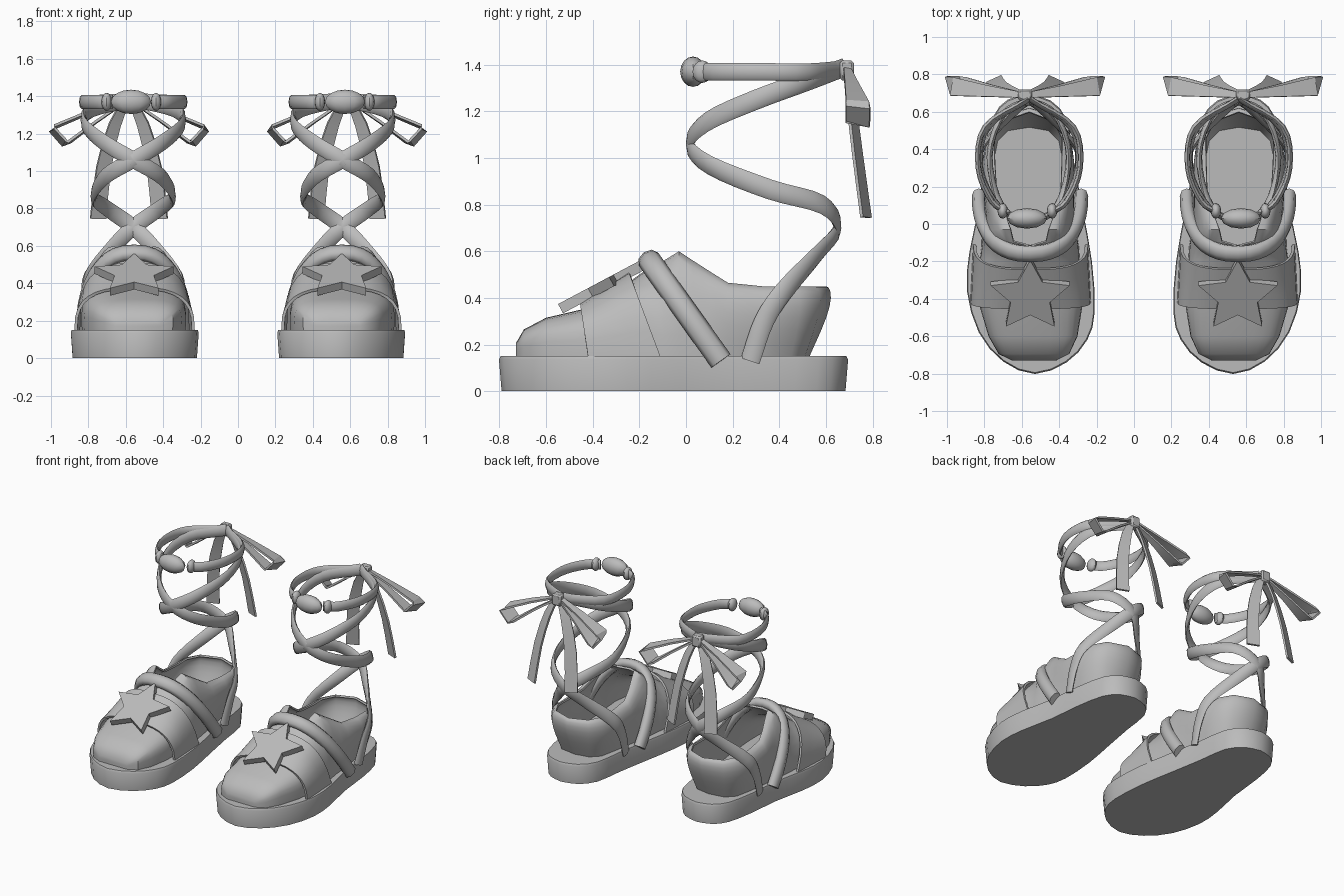
import bpy, bmesh, math
from mathutils import Vector, Matrix

if "Cube" in bpy.data.objects:
    bpy.data.objects.remove(bpy.data.objects["Cube"])

CX = 0.583     # centre of the bow
LX = 0.56      # centre of the laces
Z0 = 0.15      # top of the sole
grey = bpy.data.materials.new("plain_grey")
grey.diffuse_color = (0.5, 0.5, 0.5, 1)
grey.use_nodes = True
grey.node_tree.nodes["Principled BSDF"].inputs["Base Color"].default_value = grey.diffuse_color


def finish(name, bm, thick=0, angle=38):
    """Clean the mesh, add thickness, mirror to the other shoe, shade."""
    bmesh.ops.remove_doubles(bm, verts=bm.verts, dist=0.0005)
    bmesh.ops.dissolve_degenerate(bm, edges=bm.edges, dist=0.0004)
    bmesh.ops.recalc_face_normals(bm, faces=bm.faces)
    me = bpy.data.meshes.new(name)
    bm.to_mesh(me)
    bm.free()
    me.materials.append(grey)
    ob = bpy.data.objects.new(name, me)
    bpy.context.collection.objects.link(ob)
    if thick:
        m = ob.modifiers.new("thickness", 'SOLIDIFY')
        m.thickness, m.offset = thick, -1
    m = ob.modifiers.new("pair", 'MIRROR')
    m.use_mirror_merge = False
    bpy.ops.object.select_all(action='DESELECT')
    ob.select_set(True)
    bpy.context.view_layer.objects.active = ob
    bpy.ops.object.convert(target='MESH')
    bpy.ops.object.shade_smooth_by_angle(angle=math.radians(angle))
    return ob


def grid(bm, rows, wrap_rows=False, wrap_cols=False):
    """Quads between rows of points."""
    v = [[bm.verts.new(p) for p in r] for r in rows]
    n, k = len(v), len(v[0])
    for i in range(n if wrap_rows else n - 1):
        for j in range(k if wrap_cols else k - 1):
            a, b = v[i], v[(i + 1) % n]
            bm.faces.new((a[j], a[(j + 1) % k], b[(j + 1) % k], b[j]))
    return v


def spline(pts, steps):
    """Catmull-Rom curve through the points."""
    p = [Vector(q) for q in pts]
    p = [2 * p[0] - p[1]] + p + [2 * p[-1] - p[-2]]
    out = []
    for i in range(1, len(p) - 2):
        a, b, c, d = p[i - 1:i + 3]
        for s in range(steps):
            t = s / steps
            out.append(0.5 * (2 * b + (c - a) * t + (2 * a - 5 * b + 4 * c - d) * t * t
                              + (3 * b - a - 3 * c + d) * t ** 3))
    return out + [p[-2]]


def sweep(bm, path, widths, thick, axis=None, wide=None, sides=8):
    """Sweep a flat oval (or a rectangle when sides is 4) along a path.
    axis(p) gives the point the flat side looks away from."""
    rows = []
    for i, p in enumerate(path):
        t = (path[min(i + 1, len(path) - 1)] - path[max(i - 1, 0)]).normalized()
        w = wide if wide else t.cross(p - axis(p))
        w = (w - t * w.dot(t)).normalized()
        n = t.cross(w)
        r = 0.7071 if sides == 4 else 0.5
        width = widths[i] if isinstance(widths, list) else widths
        ang = [(j + (0.5 if sides == 4 else 0)) * math.tau / sides for j in range(sides)]
        rows.append([p + w * width * r * math.cos(a) + n * thick * r * math.sin(a) for a in ang])
    v = grid(bm, rows, wrap_cols=True)
    bm.faces.new(v[0])
    bm.faces.new(v[-1])


def ellipsoid(name, spots, radii):
    bm = bmesh.new()
    for s in spots:
        bmesh.ops.create_uvsphere(bm, u_segments=12, v_segments=8, radius=1,
                                  matrix=Matrix.Translation(s) @ Matrix.Diagonal((*radii, 1)))
    finish(name, bm)


# Sole: outlined slab, slightly narrower at the bottom and along the top rim
outline = [(.565, .695), (.675, .665), (.755, .57), (.80, .36), (.828, .1), (.88, -.15), (.893, -.36),
           (.83, -.58), (.70, -.735), (.53, -.802), (.36, -.74), (.25, -.62), (.21, -.47),
           (.225, -.2), (.275, .08), (.32, .33), (.355, .55), (.445, .66)]
outline = spline([(x, y, 0) for x, y in outline + outline[:1]], 2)[:-1]
bm = bmesh.new()
mid = Vector((.555, -.05, 0))
layers = [(0, .972, .985), (.135, 1, 1), (Z0, .985, .99)]
v = grid(bm, [[mid + Vector(((p.x - mid.x) * sx, (p.y - mid.y) * sy, z)) for p in outline]
              for z, sx, sy in layers], wrap_cols=True)
bm.faces.new(v[0])
bm.faces.new(v[-1])
finish("sole", bm)


# Upper: columns rise from the footprint; they meet over the toe and part at the opening
def column(p, inward, d, h, bulge, e, n=9):
    col = []
    for i in range(n):
        s = i / (n - 1) * math.pi / 2
        c = max(math.cos(s), 0) ** e if i < n - 1 else 0
        k = d * (1 - c) - bulge * math.sin(2 * s)
        col.append(Vector((p[0] + inward[0] * k, p[1] + inward[1] * k, Z0 + h * math.sin(s) ** e)))
    return col


# y, left x, right x, height, inward lean (None = meets in the middle), bulge, roundness
stations = [(-.73, .42, .65, .055, None, .01, .65), (-.695, .35, .72, .115, None, .015, .6),
            (-.6, .305, .775, .165, None, .015, .6), (-.45, .28, .82, .2, None, .015, .65),
            (-.33, .28, .835, .255, None, .015, .68), (-.2, .29, .825, .35, None, .005, .82),
            (-.12, .295, .815, .405, None, 0, .9), (-.095, .30, .815, .41, .17, 0, .95),
            (-.03, .305, .81, .45, .15, 0, .95), (.03, .315, .80, .41, .12, .005, .92),
            (.1, .325, .795, .365, .085, .015, .9), (.18, .34, .785, .315, .05, .03, .9),
            (.33, .365, .765, .30, .02, .05, 1), (.45, .39, .74, .30, -.01, .055, 1),
            (.51, .45, .68, .30, -.045, .06, 1), (.53, .56, .56, .30, -.07, .065, 1)]
left, right = [], []
for y, xl, xr, h, d, bulge, e in stations:
    m = Vector(((xl + xr) / 2, min(y, .3)))
    for x, side in ((xl, left), (xr, right)):
        p = Vector((x, y))
        lean = (xr - xl) / 2 if d is None else d
        side.append(column(p, (m - p).normalized(), lean, h, bulge, e))
bm = bmesh.new()
grid(bm, left + right[:-1][::-1], wrap_rows=True)
finish("shoe_upper", bm, 0.014)

# Wide band across the toes
bm = bmesh.new()
rows = []
for f in (0, .33, .67, 1):
    row = []
    for i in range(17):
        a = math.pi * i / 16
        s, c = max(math.sin(a), 0) ** .72, math.cos(a)
        c = math.copysign(abs(c) ** .72, c)
        row.append(Vector((.553 - (.322 - .015 * f) * c, -.42 + .31 * f - s * (.035 + .10 * f),
                           Z0 + s * (.23 + .13 * f))))
    rows.append(row)
grid(bm, rows)
finish("toe_band", bm, 0.016)

# Padded strap over the instep
bm = bmesh.new()
path = []
for i in range(21):
    a = math.pi * i / 20
    s, c = max(math.sin(a), 0) ** .85, math.cos(a)
    c = math.copysign(abs(c) ** .85, c)
    path.append(Vector((.556 - .274 * c, .15 - .31 * s, .13 + .435 * s)))
sweep(bm, path, .1, .075, axis=lambda p: Vector((.556, .1, .2)))
finish("instep_strap", bm, 0, 60)

# Star ornament lying on the sloping band
bm = bmesh.new()
tilt = Matrix.Translation((.555, -.39, .458)) @ Matrix.Rotation(math.radians(28), 4, 'X')
rows = []
for z in (-.045, 0):
    rows.append([tilt @ Vector((r * math.sin(k * math.pi / 5), r * math.cos(k * math.pi / 5), z))
                 for k in range(10) for r in [.11 if k % 2 else .222]])
v = grid(bm, rows, wrap_cols=True)
bm.faces.new(v[0])
bm.faces.new(v[1])
finish("star", bm, 0, 20)

# Laces: two strands crossing behind the heel, in front of the shin and at the back
lace = [(.25, .275, .13), (.26, .335, .3), (.245, .42, .43), (.11, .565, .59), (0, .65, .70),
        (-.14, .585, .80), (-.212, .36, .865), (-.15, .1, .97), (0, .015, 1.06), (.16, .09, 1.155),
        (.262, .3, 1.25), (.22, .52, 1.33), (0, .67, 1.385)]
anklet = [(.11, .06, 1.37), (.2, .12, 1.37), (.272, .3, 1.37), (.235, .52, 1.368), (0, .67, 1.38)]
for name, pts, w, t in (("crossed_laces", lace, .085, .032), ("anklet", anklet, .075, .03)):
    bm = bmesh.new()
    for s in (1, -1):
        path = spline([(LX + s * x, y, z) for x, y, z in pts], 4)
        sweep(bm, path, w, t, axis=lambda p: Vector((LX, .33, p.z)))
    finish(name, bm, 0, 50)

# Front charm with a bead at each side
ellipsoid("anklet_charm", [(.572, .03, 1.37)], (.107, .055, .065))
ellipsoid("anklet_beads", [(.57 + s * .132, .07, 1.37) for s in (1, -1)], (.028, .042, .048))

# Bow at the back: knot, two open loops and two hanging tails
bm = bmesh.new()
bmesh.ops.create_cube(bm, size=1, matrix=Matrix.Translation((CX, .69, 1.375))
                      @ Matrix.Diagonal((.075, .06, .085, 1)))
bmesh.ops.bevel(bm, geom=bm.edges[:], offset=.01, segments=1, affect='EDGES')
finish("bow_knot", bm)

bm = bmesh.new()
for s in (1, -1):
    pts = [(.02, .69, 1.385), (.2, .71, 1.32), (.39, .735, 1.24), (.408, .738, 1.22),
           (.345, .738, 1.15), (.32, .735, 1.155), (.18, .715, 1.26), (.02, .69, 1.37)]
    sweep(bm, [Vector((CX + s * x, y, z)) for x, y, z in pts],
          [.03, .06, .1, .105, .105, .1, .06, .03], .014, wide=Vector((s * .22, 1, -.25)), sides=4)
finish("bow_loops", bm, 0, 30)

bm = bmesh.new()
for s in (1, -1):
    pts = [(.015, .69, 1.37), (.075, .707, 1.25), (.135, .735, 1.02), (.165, .772, .745)]
    sweep(bm, spline([(CX + s * x, y, z) for x, y, z in pts], 2),
          [.04, .055, .068, .077, .083, .087, .09], .014, wide=Vector((s, -.45, 0)), sides=4)
finish("bow_tails", bm, 0, 30)
